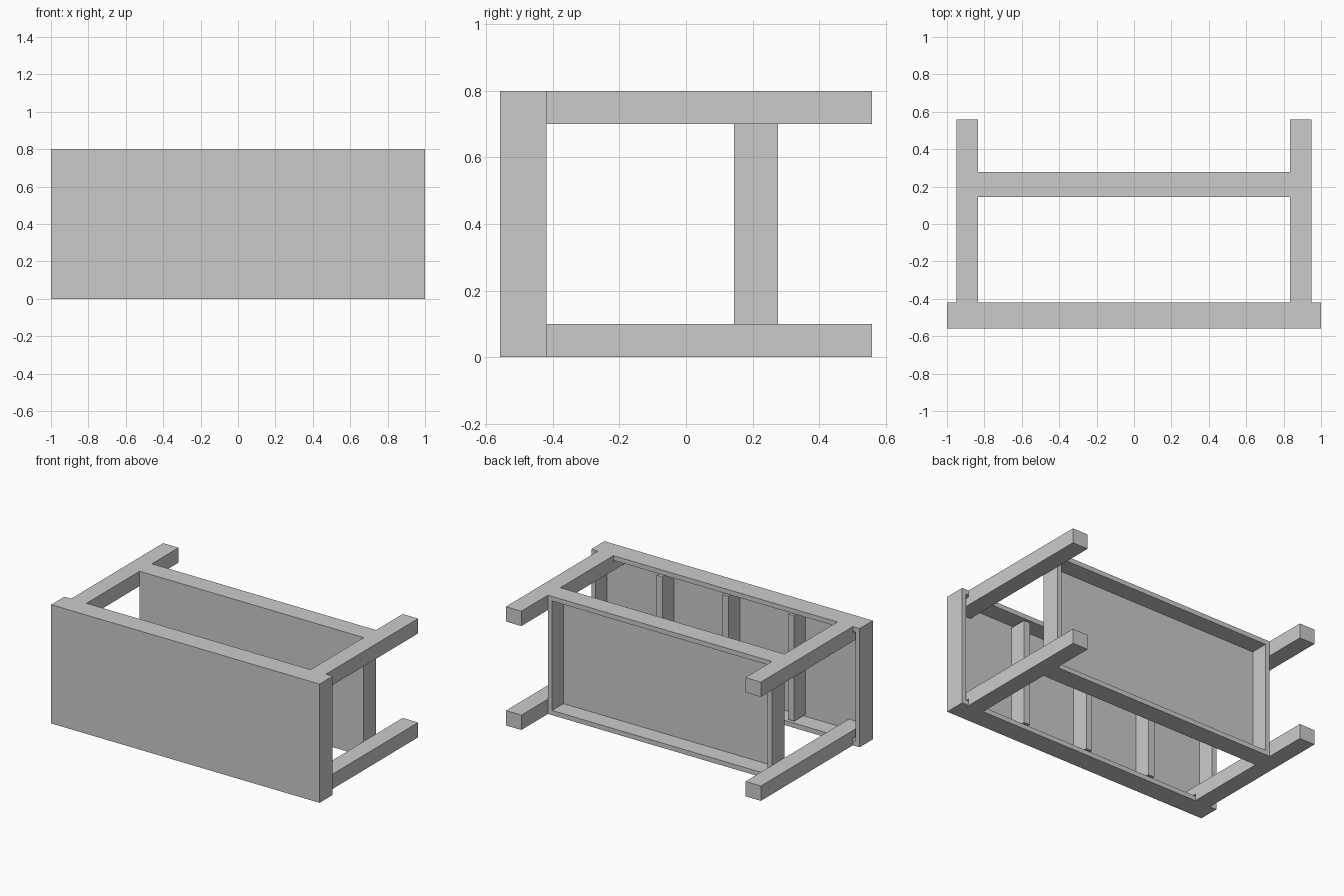
import bpy, bmesh
from mathutils import Vector

if "Cube" in bpy.data.objects:
    bpy.data.objects.remove(bpy.data.objects["Cube"])

HEIGHT = 0.8
RIM = 0.045      # wall thickness of the hollow boards
DEPTH = 0.12     # how deep the boards are hollowed


def finish(name, bm):
    bmesh.ops.recalc_face_normals(bm, faces=bm.faces)
    mesh = bpy.data.meshes.new(name)
    bm.to_mesh(mesh)
    bm.free()
    obj = bpy.data.objects.new(name, mesh)
    bpy.context.collection.objects.link(obj)
    return obj


def box(bm, lo, hi):
    lo, hi = Vector(lo), Vector(hi)
    for v in bmesh.ops.create_cube(bm, size=1)["verts"]:
        v.co = (lo + hi) / 2 + v.co * (hi - lo)


def hollow_board(name, half_x, y0, y1):
    """Upright board with its +y side hollowed out like a tray."""
    bm = bmesh.new()
    box(bm, (-half_x, y0, 0), (half_x, y1, HEIGHT))
    bm.normal_update()
    back = max(bm.faces, key=lambda f: f.calc_center_median().y)
    bmesh.ops.inset_region(bm, faces=[back], thickness=RIM)
    floor = bmesh.ops.extrude_discrete_faces(bm, faces=[back])["faces"][0]
    bmesh.ops.translate(bm, verts=floor.verts, vec=(0, -DEPTH, 0))
    return finish(name, bm)


def leg_pair(name, flip):
    """Leg with a tenon running into the tabletop cavity, mirrored across x."""
    profile = [(0.56, 0), (0.56, 0.1), (-0.54, 0.1), (-0.54, RIM), (-0.42, RIM), (-0.42, 0)]
    bm = bmesh.new()
    verts = [bm.verts.new((0.835, y, HEIGHT - z if flip else z)) for y, z in profile]
    side = bm.faces.new(verts)
    ext = bmesh.ops.extrude_face_region(bm, geom=[side])["geom"]
    bmesh.ops.translate(bm, verts=[g for g in ext if isinstance(g, bmesh.types.BMVert)],
                        vec=(0.115, 0, 0))
    obj = finish(name, bm)
    obj.modifiers.new("Mirror", "MIRROR").use_axis[0] = True
    return obj


# Main board and lower shelf
hollow_board("tabletop", 1.0, -0.56, -0.42)
hollow_board("shelf", 0.835, 0.145, 0.277)

# Legs
leg_pair("lower_legs", False)
leg_pair("upper_legs", True)

# Stiffening ribs inside the tabletop
ribs = bmesh.new()
for x in (-0.49, 0, 0.49):
    box(ribs, (x - RIM / 2, -0.54, RIM), (x + RIM / 2, -0.42, HEIGHT - RIM))
finish("tabletop_ribs", ribs)
